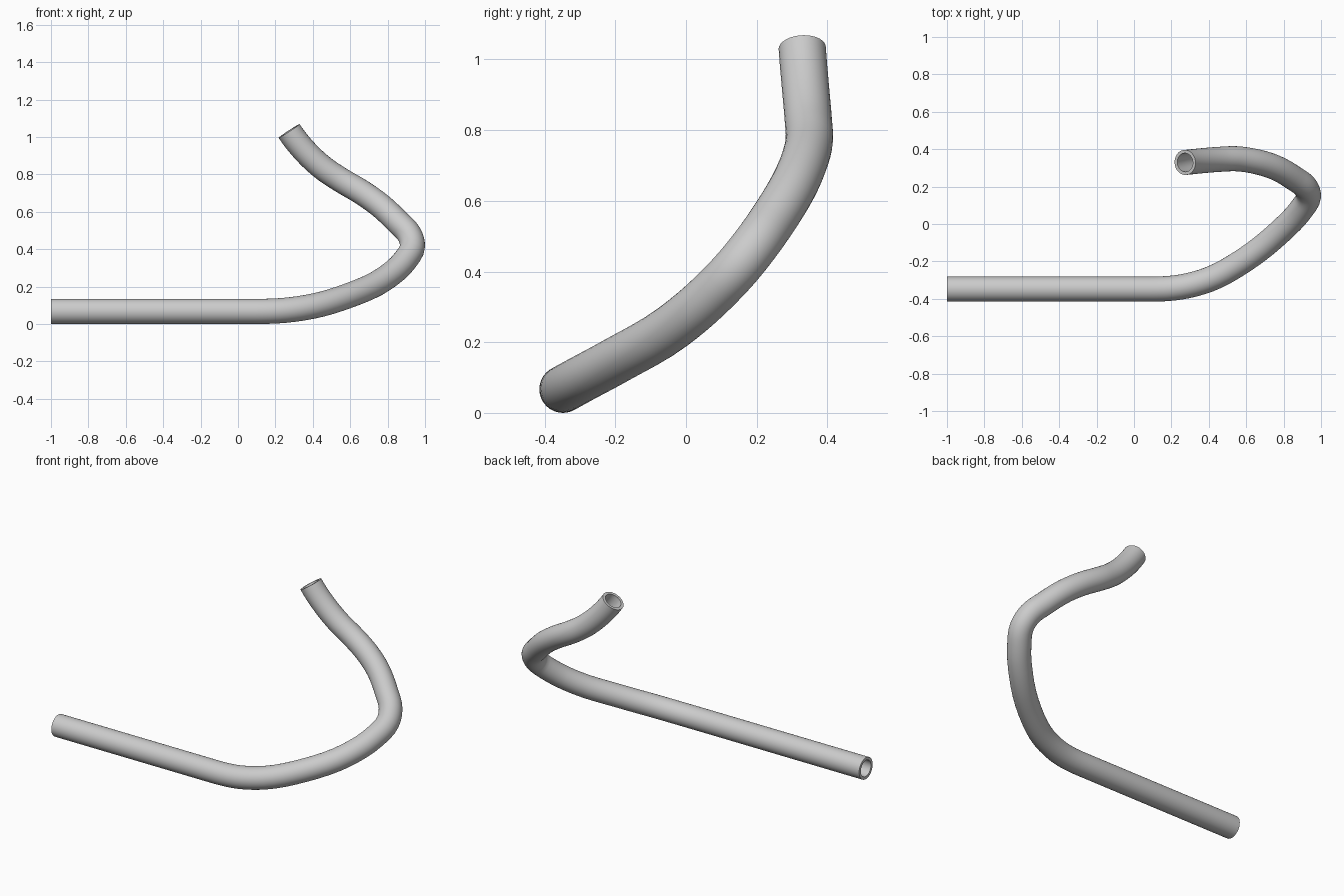
import bpy, bmesh, math
from mathutils import Vector
from mathutils.geometry import interpolate_bezier

if "Cube" in bpy.data.objects:
    bpy.data.objects.remove(bpy.data.objects["Cube"])

OUTER, INNER, SIDES = 0.067, 0.05, 32

# Centre line of the bent pipe
path = [Vector(p) for p in [
    (-1, -.348, .067), (.08, -.348, .067), (.25, -.337, .073), (.4, -.297, .095),
    (.587, -.195, .15), (.788, -.035, .245), (.888, .07, .334), (.933, .15, .418),
    (.917, .197, .477), (.855, .245, .545), (.755, .302, .638), (.66, .332, .705),
    (.545, .349, .773), (.46, .346, .83), (.36, .338, .922), (.273, .329, 1.032)]]


def tangent(i):
    if i <= 1:
        return Vector((1, 0, 0))
    if i == len(path) - 1:
        return Vector((-.55, -.05, .84)).normalized()
    a, b = path[i] - path[i - 1], path[i + 1] - path[i]
    # chord-weighted direction through the point
    return (a / a.length * b.length + b / b.length * a.length).normalized()


# Smooth samples along the path
samples = []
for i in range(len(path) - 1):
    a, b = path[i], path[i + 1]
    h = (b - a).length / 3
    pts = interpolate_bezier(a, a + tangent(i) * h, b - tangent(i + 1) * h, b, 5)
    samples += pts[:-1]
samples.append(path[-1])

# Sweep an outer and an inner ring along the samples without twisting
bm = bmesh.new()
outer, inner = [], []
direction, side = Vector((1, 0, 0)), Vector((0, 0, 1))
last = len(samples) - 1
for i, c in enumerate(samples):
    if i == last:
        new = tangent(len(path) - 1)
    elif i == 0:
        new = Vector((1, 0, 0))
    else:
        new = (samples[i + 1] - samples[i - 1]).normalized()
    side = direction.rotation_difference(new) @ side
    side = (side - new * side.dot(new)).normalized()
    direction = new
    up = direction.cross(side)
    for rings, r in ((outer, OUTER), (inner, INNER)):
        rings.append([bm.verts.new(c + r * (side * math.cos(t) + up * math.sin(t)))
                      for t in (2 * math.pi * k / SIDES for k in range(SIDES))])


def bridge(a, b):
    for k in range(SIDES):
        n = (k + 1) % SIDES
        bm.faces.new((a[k], a[n], b[n], b[k]))


# Walls and the open rims
for rings in (outer, inner):
    for a, b in zip(rings, rings[1:]):
        bridge(a, b)
bridge(outer[0], inner[0])
bridge(outer[-1], inner[-1])
bmesh.ops.recalc_face_normals(bm, faces=bm.faces)

mesh = bpy.data.meshes.new("bent_pipe")
bm.to_mesh(mesh)
bm.free()
pipe = bpy.data.objects.new("bent_pipe", mesh)
bpy.context.collection.objects.link(pipe)
bpy.context.view_layer.objects.active = pipe
pipe.select_set(True)
bpy.ops.object.shade_smooth_by_angle(angle=math.radians(40))
